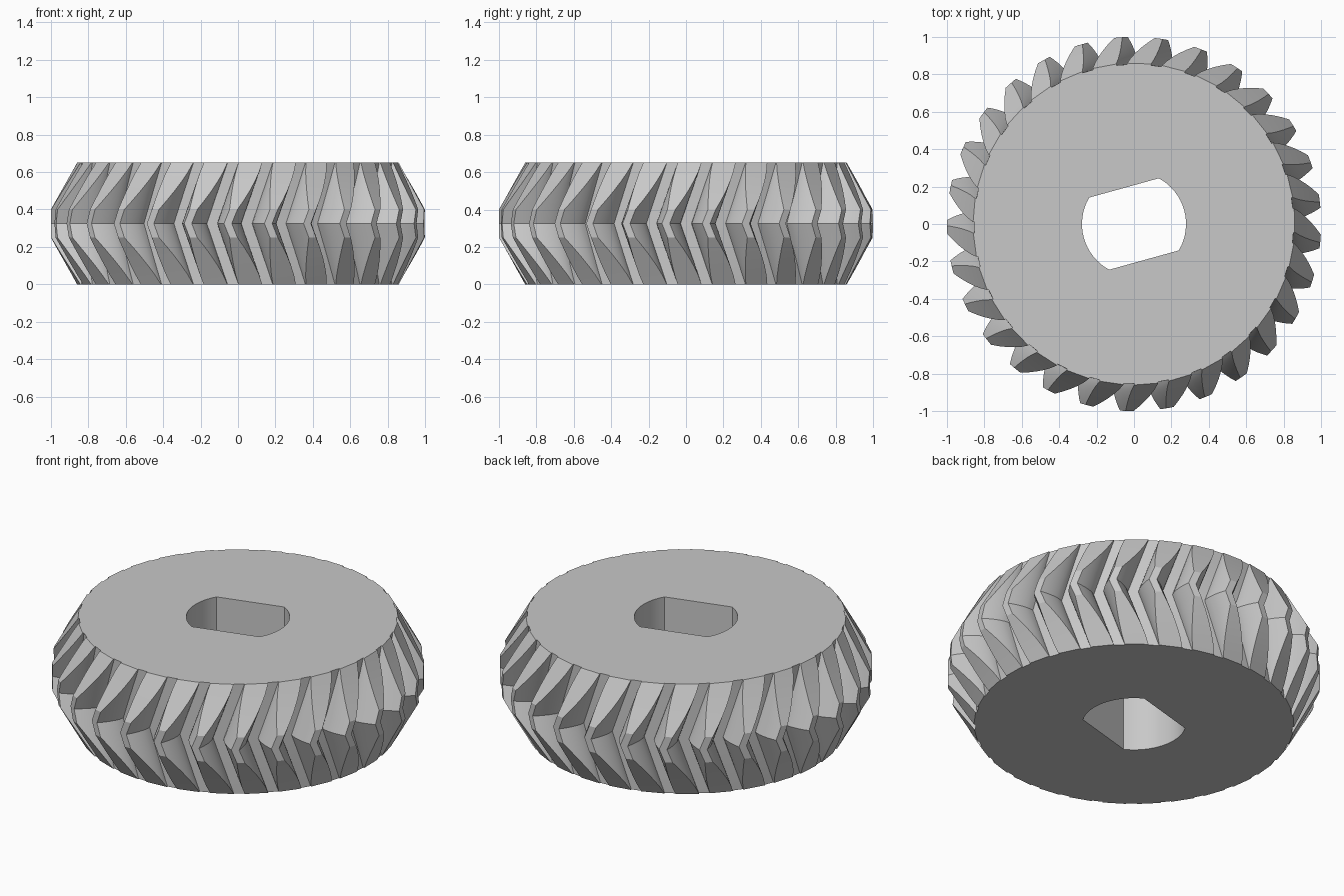
import bpy, bmesh, math

TEETH = 29
HEIGHT = 0.65
MID = HEIGHT / 2
ROOT, PITCH, TIP, FACE = 0.853, 0.935, 1.0, 0.86   # radii
PRESSURE = math.radians(22)
TWIST = math.radians(7.5)                          # per half height
BASE = PITCH * math.cos(PRESSURE)
BORE, FLAT, BORE_TURN = 0.278, 0.2, math.radians(15.5)

old = bpy.data.objects.get("Cube")
if old:
    bpy.data.objects.remove(old, do_unlink=True)

grey = bpy.data.materials.new("light grey")
grey.use_nodes = True
color = (0.58, 0.58, 0.58, 1)
grey.diffuse_color = color
grey.node_tree.nodes["Principled BSDF"].inputs["Base Color"].default_value = color


def involute(radius):
    a = math.acos(min(1, BASE / radius))
    return math.tan(a) - a


def half_angle(radius):
    """Half the angular width of a tooth at a radius."""
    return math.pi / (2 * TEETH) + involute(PITCH) - involute(radius)


def section(z, steps=6):
    """Gear outline at height z, capped by the bevel cone and twisted."""
    cap = min(TIP, FACE + (TIP - FACE) * min(z, HEIGHT - z) / 0.25)
    turn = TWIST * abs(z - MID) / MID
    radii = [ROOT + (cap - ROOT) * k / steps for k in range(steps + 1)]
    tooth = [(r, -half_angle(r)) for r in radii]
    tooth += [(r, -a) for r, a in reversed(tooth)]
    points = []
    for i in range(TEETH):
        centre = math.pi + 2 * math.pi * i / TEETH + turn
        points += [(r * math.cos(centre + a), r * math.sin(centre + a), z)
                   for r, a in tooth]
    return points


def loft(name, rings):
    """Closed solid through matching rings, listed bottom to top."""
    bm = bmesh.new()
    loops = [[bm.verts.new(p) for p in ring] for ring in rings]
    n = len(loops[0])
    for low, high in zip(loops, loops[1:]):
        for j in range(n):
            k = (j + 1) % n
            bm.faces.new((low[j], low[k], high[k], high[j]))
    bm.faces.new(reversed(loops[0]))
    bm.faces.new(loops[-1])
    mesh = bpy.data.meshes.new(name)
    bm.to_mesh(mesh)
    bm.free()
    obj = bpy.data.objects.new(name, mesh)
    bpy.context.collection.objects.link(obj)
    mesh.materials.append(grey)
    return obj


# Herringbone gear body: denser sections on the bevels
lower = [0.25 * k / 5 for k in range(6)]
heights = lower + [MID] + [HEIGHT - z for z in reversed(lower)]
gear = loft("herringbone_gear", [section(z) for z in heights])

# Shaft bore with two parallel flats
corner = math.asin(FLAT / BORE)
outline = []
for side in (0, math.pi):
    for k in range(17):
        a = side + BORE_TURN + corner * (k / 8 - 1)
        outline.append((BORE * math.cos(a), BORE * math.sin(a)))
cutter = loft("bore_cutter", [[(x, y, z) for x, y in outline]
                              for z in (-0.1, HEIGHT + 0.1)])
cutter.hide_render = True

cut = gear.modifiers.new("bore", 'BOOLEAN')
cut.operation = 'DIFFERENCE'
cut.solver = 'EXACT'
cut.object = cutter
bpy.ops.object.select_all(action='DESELECT')
bpy.context.view_layer.objects.active = gear
gear.select_set(True)
bpy.ops.object.modifier_apply(modifier=cut.name)
bpy.data.objects.remove(cutter, do_unlink=True)
bpy.ops.object.shade_smooth_by_angle(angle=math.radians(22))
